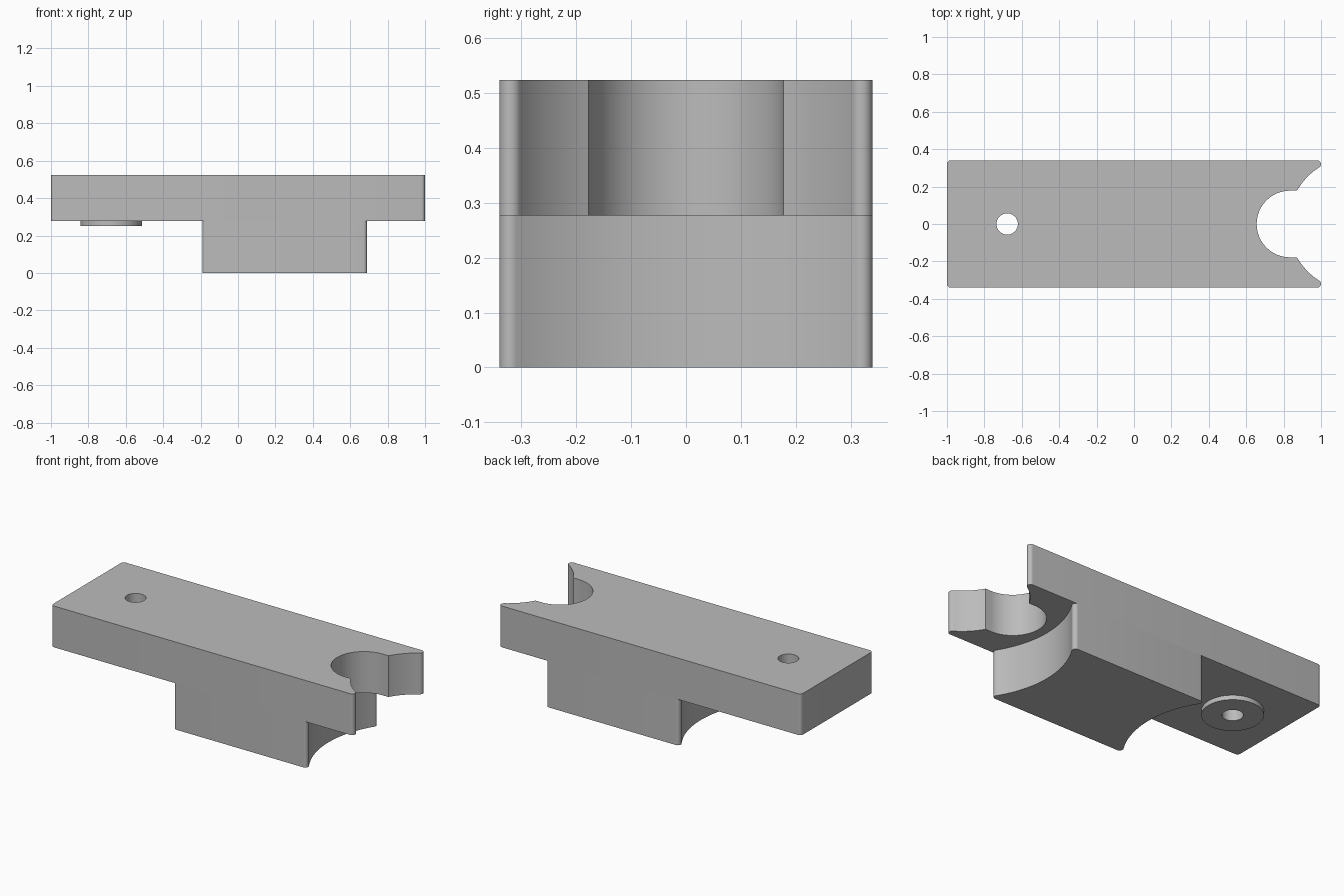
import bpy, bmesh
from math import radians, degrees, sin, cos, asin, atan2, hypot

cube = bpy.data.objects.get("Cube")
if cube:
    bpy.data.objects.remove(cube, do_unlink=True)

grey = bpy.data.materials.new("plain grey")
grey.use_nodes = True
grey.diffuse_color = (0.5, 0.5, 0.5, 1)
grey.node_tree.nodes["Principled BSDF"].inputs["Base Color"].default_value = (0.5, 0.5, 0.5, 1)

HALF, TOP, MID, ROUND = 0.34, 0.524, 0.277, 0.02
HOLE_X, RIGHT_X = -0.678, 1.183     # centres of the concave cuts
TIP_Y = HALF - ROUND


def arc(cx, cy, r, start, end, steps):
    angles = [radians(start + (end - start) * i / steps) for i in range(steps + 1)]
    return [(cx + r * cos(a), cy + r * sin(a)) for a in angles]


def cut_to_tip(cx, tip_x):
    """Radius and angle of a cut centred on (cx, 0) that touches a rounded tip."""
    dx = tip_x - cx
    return hypot(dx, TIP_Y) - ROUND, degrees(atan2(TIP_Y, dx))


def mirrored(half):
    """Close a half outline across the x axis."""
    return half + [(x, -y) for x, y in reversed(half) if abs(y) > 1e-5]


def prism(name, outline, bottom, top):
    bm = bmesh.new()
    face = bm.faces.new([bm.verts.new((x, y, bottom)) for x, y in outline])
    new = bmesh.ops.extrude_face_region(bm, geom=[face])["geom"]
    moved = [v for v in new if isinstance(v, bmesh.types.BMVert)]
    bmesh.ops.translate(bm, verts=moved, vec=(0, 0, top - bottom))
    bmesh.ops.recalc_face_normals(bm, faces=bm.faces)
    mesh = bpy.data.meshes.new(name)
    bm.to_mesh(mesh)
    bm.free()
    obj = bpy.data.objects.new(name, mesh)
    bpy.context.collection.objects.link(obj)
    mesh.materials.append(grey)
    return obj


# Top plate: rounded corners, flared mouth and round-ended slot
slot_x, slot_r = 0.834, 0.178
mouth_r, mouth_a = cut_to_tip(RIGHT_X, 1 - ROUND)
half = arc(ROUND - 1, TIP_Y, ROUND, 180, 90, 8)
half += arc(1 - ROUND, TIP_Y, ROUND, 90, mouth_a - 180, 12)
half += arc(RIGHT_X, 0, mouth_r, mouth_a, 180 - degrees(asin(slot_r / mouth_r)), 16)[1:]
half += arc(slot_x, 0, slot_r, 90, 180, 24)
plate = prism("top_plate", mirrored(half), MID, TOP)

# Lower block with a concave curve at each end
left_tip, right_tip = -0.17, 0.67
left_r, left_a = cut_to_tip(HOLE_X, left_tip)
right_r, right_a = cut_to_tip(RIGHT_X, right_tip)
half = arc(HOLE_X, 0, left_r, 0, left_a, 20)
half += arc(left_tip, TIP_Y, ROUND, left_a + 180, 90, 12)[1:]
half += arc(right_tip, TIP_Y, ROUND, 90, right_a - 180, 12)
half += arc(RIGHT_X, 0, right_r, right_a, 180, 20)[1:]
block = prism("lower_block", mirrored(half), 0, MID)

# Round boss under the plate
boss = prism("round_boss", arc(HOLE_X, 0, 0.165, 0, 360, 64)[:-1], 0.25, MID)

# Bolt hole through plate and boss
cutter = prism("hole_cutter", arc(HOLE_X, 0, 0.057, 0, 360, 48)[:-1], 0.1, 0.7)
cutter.hide_render = True
cutter.hide_viewport = True
cutter.display_type = 'WIRE'
for obj in (plate, boss):
    cut = obj.modifiers.new("bolt hole", 'BOOLEAN')
    cut.operation = 'DIFFERENCE'
    cut.solver = 'EXACT'
    cut.object = cutter

# Smooth curved walls, crisp edges
for obj in (plate, block, boss):
    bpy.ops.object.select_all(action='DESELECT')
    obj.select_set(True)
    bpy.context.view_layer.objects.active = obj
    for mod in list(obj.modifiers):
        bpy.ops.object.modifier_apply(modifier=mod.name)
    bpy.ops.object.shade_smooth_by_angle(angle=radians(30))
bpy.data.objects.remove(cutter, do_unlink=True)
